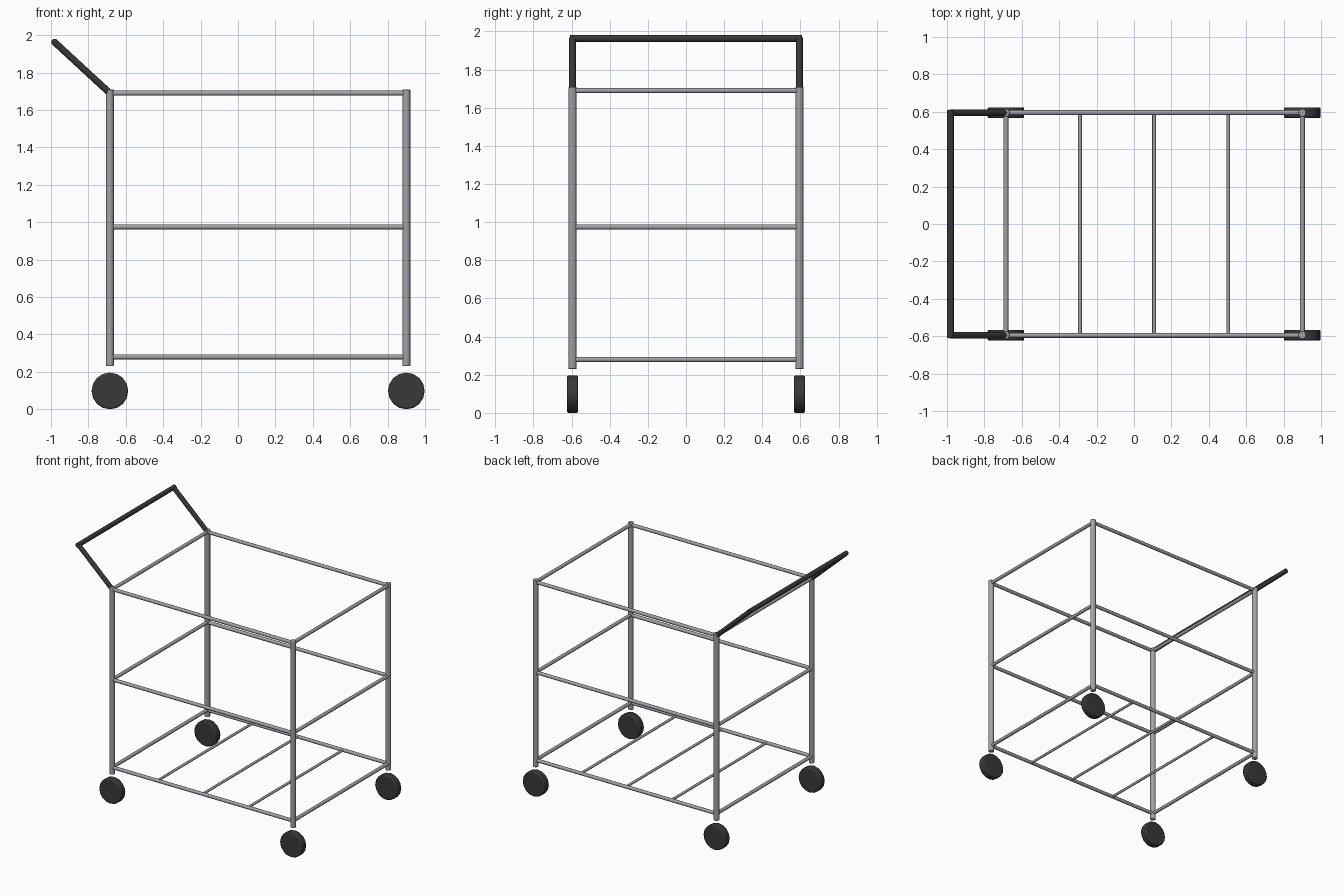
import bpy
import math
from mathutils import Vector

old = bpy.data.objects.get("Cube")
if old:
    bpy.data.objects.remove(old, do_unlink=True)


def material(name, rgb, roughness):
    mat = bpy.data.materials.new(name)
    mat.use_nodes = True
    mat.diffuse_color = (*rgb, 1)
    bsdf = mat.node_tree.nodes["Principled BSDF"]
    bsdf.inputs["Base Color"].default_value = (*rgb, 1)
    bsdf.inputs["Roughness"].default_value = roughness
    return mat


steel = material("grey steel", (0.36, 0.36, 0.39), 0.4)
rubber = material("dark rubber", (0.04, 0.04, 0.04), 0.8)


def rod(name, start, end, radius, mat, sides=12, bevel=0):
    """Round bar between two points, with optional softened ends."""
    start, end = Vector(start), Vector(end)
    axis = end - start
    bpy.ops.mesh.primitive_cylinder_add(vertices=sides, radius=radius, depth=axis.length,
                                        location=(start + end) / 2)
    obj = bpy.context.object
    obj.name = name
    obj.rotation_euler = axis.to_track_quat("Z", "Y").to_euler()
    obj.data.materials.append(mat)
    bpy.ops.object.shade_smooth_by_angle(angle=math.radians(35))
    if bevel:
        mod = obj.modifiers.new("soft edge", "BEVEL")
        mod.width = bevel
        mod.segments = 2
        mod.limit_method = "ANGLE"
        mod.angle_limit = math.radians(50)
    return obj


BACK, FRONT, SIDE = -0.685, 0.9, 0.595
LEVELS = {"lower": 0.28, "middle": 0.975, "upper": 1.69}
RAIL = 0.0135
sides = {"right": -SIDE, "left": SIDE}
ends = {"handle_end": BACK, "far_end": FRONT}

# Corner posts and wheels
for side, y in sides.items():
    for end, x in ends.items():
        rod(f"{side}_{end}_post", (x, y, 0.23), (x, y, 1.71), 0.021, steel, 16, 0.004)
        rod(f"{side}_{end}_wheel", (x, y - 0.029, 0.098), (x, y + 0.029, 0.098),
            0.098, rubber, 16, 0.008)

# Rails around each level
for level, z in LEVELS.items():
    for side, y in sides.items():
        rod(f"{level}_{side}_rail", (BACK, y, z), (FRONT, y, z), RAIL, steel)
    for end, x in ends.items():
        rod(f"{level}_{end}_rail", (x, -SIDE, z), (x, SIDE, z), RAIL, steel)

# Slats across the bottom
for i in range(1, 4):
    x = BACK + (FRONT - BACK) * i / 4
    rod(f"bottom_slat_{i}", (x, -SIDE, LEVELS["lower"]), (x, SIDE, LEVELS["lower"]), 0.01, steel)

# Push handle
GRIP = (-0.981, 1.963)
for side, y in sides.items():
    rod(f"{side}_handle_arm", (GRIP[0], y, GRIP[1]), (BACK, y, 1.69), 0.018, rubber)
rod("handle_grip", (GRIP[0], -SIDE - 0.014, GRIP[1]), (GRIP[0], SIDE + 0.014, GRIP[1]), 0.018, rubber)
